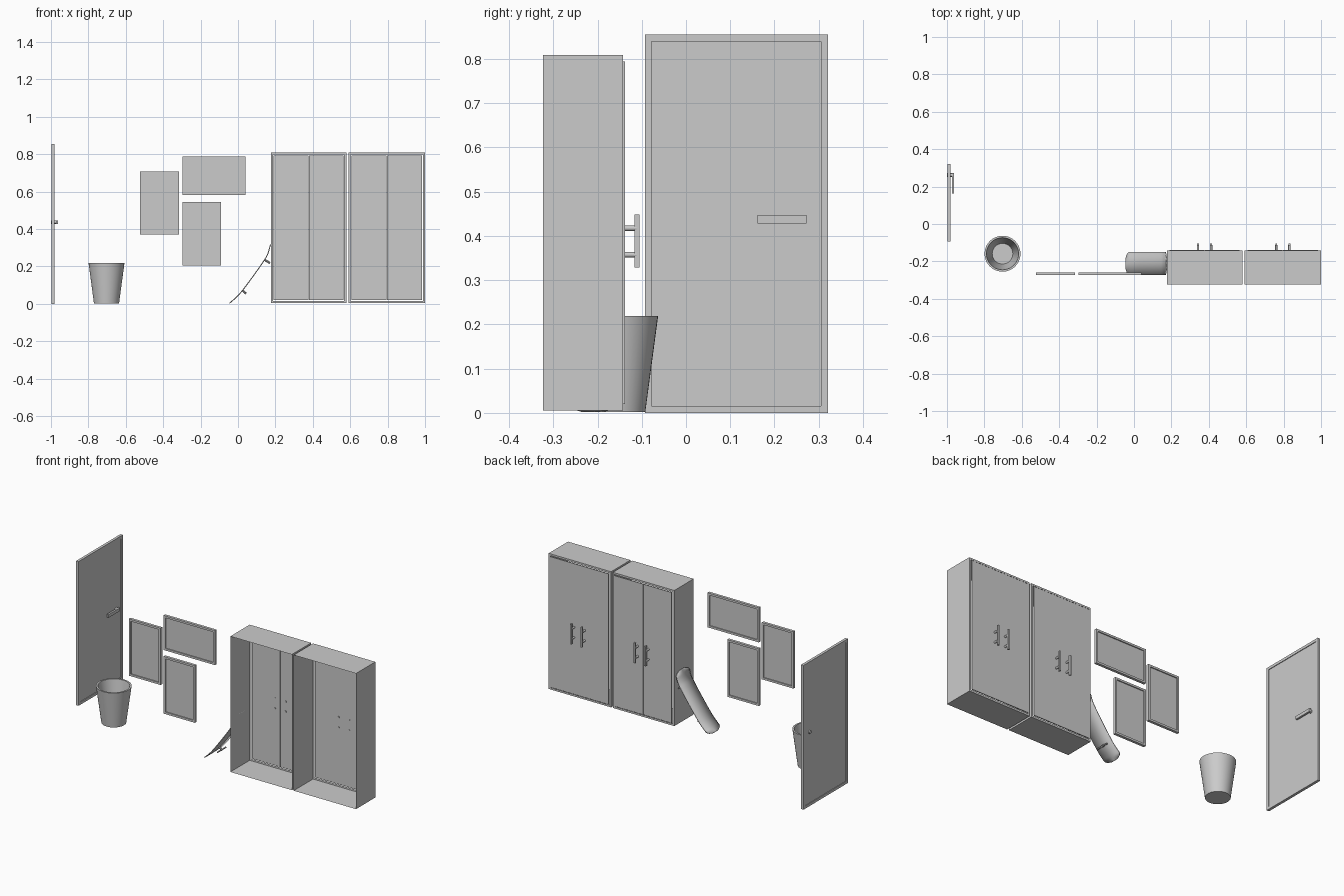
import bpy, bmesh
from math import pi, atan2
from mathutils import Vector, Matrix

if "Cube" in bpy.data.objects:
    bpy.data.objects.remove(bpy.data.objects["Cube"])


def make(name, bm, smooth=False):
    bmesh.ops.recalc_face_normals(bm, faces=bm.faces)
    me = bpy.data.meshes.new(name)
    bm.to_mesh(me)
    bm.free()
    ob = bpy.data.objects.new(name, me)
    bpy.context.collection.objects.link(ob)
    if smooth:
        bpy.context.view_layer.objects.active = ob
        ob.select_set(True)
        bpy.ops.object.shade_smooth_by_angle()
        ob.select_set(False)
    return ob


def add_box(bm, lo, hi):
    lo, hi = Vector(lo), Vector(hi)
    m = Matrix.Translation((lo + hi) / 2) @ Matrix.Diagonal((*(hi - lo), 1))
    return bmesh.ops.create_cube(bm, size=1, matrix=m)["verts"]


def add_rod(bm, a, b, r, n=16):
    a, b = Vector(a), Vector(b)
    m = Matrix.Translation((a + b) / 2) @ (b - a).to_track_quat('Z', 'Y').to_matrix().to_4x4()
    bmesh.ops.create_cone(bm, cap_ends=True, segments=n, radius1=r, radius2=r,
                          depth=(b - a).length, matrix=m)


def recessed_panel(name, w, h, t, border, depth):
    """Upright slab in the XZ plane, both big faces inset and sunk."""
    bm = bmesh.new()
    add_box(bm, (-w / 2, -t / 2, -h / 2), (w / 2, t / 2, h / 2))
    bm.normal_update()
    for f in [f for f in bm.faces if abs(f.normal.y) > 0.9]:
        step = Vector((0, -depth if f.normal.y > 0 else depth, 0))
        bmesh.ops.inset_individual(bm, faces=[f], thickness=border)
        top = bmesh.ops.extrude_discrete_faces(bm, faces=[f])["faces"][0]
        bmesh.ops.translate(bm, verts=top.verts, vec=step)
    return make(name, bm)


# Room door, standing in the YZ plane
door = recessed_panel("room_door", 0.414, 0.855, 0.016, 0.022, 0.004)
door.location = (-0.988, 0.114, 0.4275)
door.rotation_euler = (0, 0, pi / 2)

# Door lever and its spindle
bm = bmesh.new()
add_rod(bm, (-1.0, 0.262, 0.4375), (-0.972, 0.262, 0.4375), 0.0095)
add_box(bm, (-0.974, 0.162, 0.428), (-0.963, 0.272, 0.447))
make("door_lever", bm, True)

# Three picture frames
for i, (x0, x1, z0, z1) in enumerate([(-0.524, -0.316, 0.37, 0.707),
                                      (-0.297, 0.04, 0.583, 0.788),
                                      (-0.297, -0.09, 0.206, 0.545)]):
    fr = recessed_panel(f"picture_frame_{i + 1}", x1 - x0, z1 - z0, 0.016, 0.017, 0.006)
    fr.location = ((x0 + x1) / 2, -0.266, (z0 + z1) / 2)

# Waste bin: lathed wall with an inner floor
bm = bmesh.new()
profile = [(0, 0.002), (0.067, 0.002), (0.096, 0.219), (0.086, 0.219), (0.055, 0.012), (0, 0.012)]
vs = [bm.verts.new((r, 0, z)) for r, z in profile]
es = [bm.edges.new(p) for p in zip(vs, vs[1:])]
bmesh.ops.spin(bm, geom=vs + es, cent=(0, 0, 0), axis=(0, 0, 1), angle=2 * pi, steps=40)
bmesh.ops.remove_doubles(bm, verts=bm.verts, dist=1e-4)
make("waste_bin", bm, True).location = (-0.703, -0.159, 0)

# Two cabinets: shells open at the front, doors and handles at the back
for i, (x0, x1) in enumerate([(0.176, 0.579), (0.591, 1.0)]):
    tag = f"cabinet_{i + 1}"
    xc = (x0 + x1) / 2
    lo, hi, lip = 0.005, 0.809, 0.016
    bm = bmesh.new()
    verts = add_box(bm, (x0, -0.323, lo), (x1, -0.142, hi))
    bm.normal_update()
    front = [f for f in bm.faces if f.normal.y < -0.9]
    back = [f for f in bm.faces if f.normal.y > 0.9]
    bmesh.ops.inset_individual(bm, faces=back, thickness=lip)
    bmesh.ops.delete(bm, geom=front + back, context='FACES_ONLY')
    make(tag + "_shell", bm)
    for side, s in (("left", -1), ("right", 1)):
        bm = bmesh.new()
        xa, xb = sorted((xc + s * 0.001, xc + s * ((x1 - x0) / 2 - lip + 0.001)))
        add_box(bm, (xa, -0.144, lo + lip - 0.001), (xb, -0.138, hi - lip + 0.001))
        make(f"{tag}_{side}_door", bm)
        bm = bmesh.new()
        hx = xc + s * 0.035
        add_box(bm, (hx - 0.005, -0.116, 0.329), (hx + 0.005, -0.105, 0.448))
        for z in (0.3575, 0.4175):
            add_rod(bm, (hx, -0.147, z), (hx, -0.112, z), 0.006)
        make(f"{tag}_{side}_handle", bm, True)

# Skateboard deck: smooth side profile swept with a rounded outline
pts = [Vector((x, -0.211, z)) for x, z in
       [(-0.045, 0.004), (-0.013, 0.032), (0.024, 0.072), (0.088, 0.158),
        (0.136, 0.227), (0.158, 0.265), (0.174, 0.318)]]
ctrl = [2 * pts[0] - pts[1]] + pts + [2 * pts[-1] - pts[-2]]
spine = []
for a, b, c, d in zip(ctrl, ctrl[1:], ctrl[2:], ctrl[3:]):
    for k in range(10):
        t = k / 10
        spine.append(0.5 * (2 * b + (c - a) * t + (2 * a - 5 * b + 4 * c - d) * t * t
                            + (3 * b - a - 3 * c + d) * t ** 3))
spine.append(pts[-1])
bm = bmesh.new()
rows = []
for p in spine:
    d = min((p - spine[0]).length, (p - spine[-1]).length)
    u = 1 - min(1, d / 0.03)
    w = 0.061 * max(0.4, (1 - u ** 2.5) ** 0.5)
    rows.append([bm.verts.new(p + Vector((0, s * w, 0))) for s in (-1, 0, 1)])
for r, q in zip(rows, rows[1:]):
    for j in range(2):
        bm.faces.new((r[j], r[j + 1], q[j + 1], q[j]))
deck = make("skateboard_deck", bm, True)
mod = deck.modifiers.new("thickness", 'SOLIDIFY')
mod.thickness, mod.offset = 0.005, 0

# Skateboard trucks: hanger block and axle under the deck
for i, (x, z, dx, dz, out) in enumerate([(0.024, 0.072, 0.74, -0.67, 0.026),
                                         (0.142, 0.236, 0.85, -0.53, 0.034)]):
    n = Vector((dx, 0, dz)).normalized()
    p = Vector((x, -0.211, z))
    bm = bmesh.new()
    add_rod(bm, p, p + n * out, 0.006, 8)
    axle = p + n * (out - 0.004)
    add_rod(bm, axle - Vector((0, 0.04, 0)), axle + Vector((0, 0.04, 0)), 0.004, 8)
    make(f"skateboard_truck_{i + 1}", bm, True)
